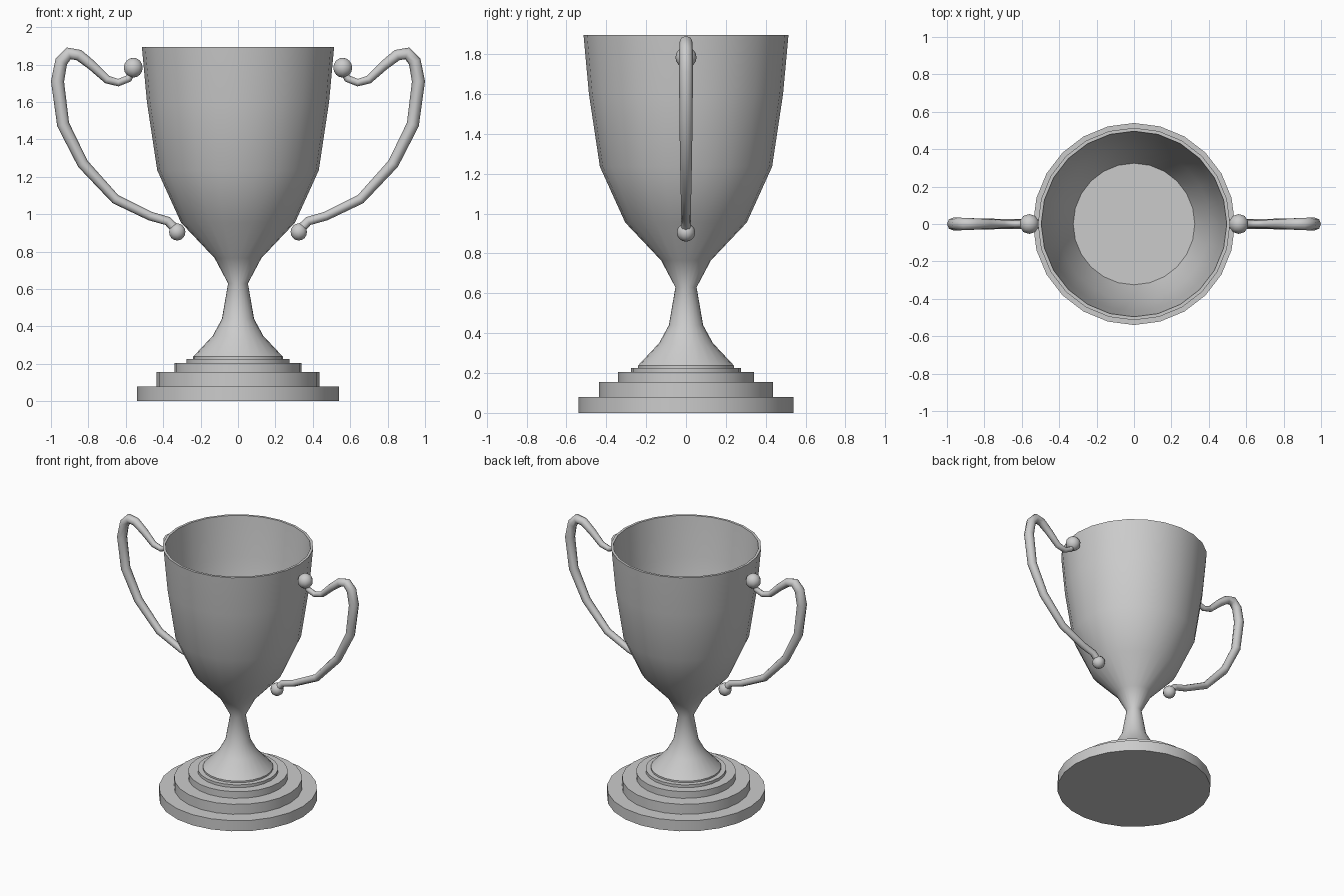
import bpy, bmesh, math

if "Cube" in bpy.data.objects:
    bpy.data.objects.remove(bpy.data.objects["Cube"])

SIDES = 24


def smooth(obj, angle):
    bpy.ops.object.select_all(action='DESELECT')
    obj.select_set(True)
    bpy.context.view_layer.objects.active = obj
    bpy.ops.object.shade_smooth_by_angle(angle=math.radians(angle))


def lathe(name, profile, angle=40):
    """Revolve (radius, z) points around z and close both ends."""
    bm = bmesh.new()
    rings = []
    for r, z in profile:
        rings.append([bm.verts.new((r * math.cos(2 * math.pi * i / SIDES),
                                    r * math.sin(2 * math.pi * i / SIDES), z))
                      for i in range(SIDES)])
    for a, b in zip(rings, rings[1:]):
        for i in range(SIDES):
            j = (i + 1) % SIDES
            bm.faces.new((a[i], a[j], b[j], b[i]))
    bm.faces.new(rings[0][::-1])
    bm.faces.new(rings[-1])
    mesh = bpy.data.meshes.new(name)
    bm.to_mesh(mesh)
    bm.free()
    obj = bpy.data.objects.new(name, mesh)
    bpy.context.collection.objects.link(obj)
    smooth(obj, angle)
    return obj


def mirror_x(obj):
    obj.modifiers.new("mirror", 'MIRROR').use_clip = False


# Stepped base
lathe("base", [(0.54, 0), (0.54, 0.08), (0.437, 0.08), (0.437, 0.155),
               (0.34, 0.155), (0.34, 0.205), (0.275, 0.205), (0.275, 0.226),
               (0.24, 0.226)])

# Stem and hollow cup in one profile, outside up and then down the inside
lathe("cup", [(0.24, 0.226), (0.24, 0.238), (0.135, 0.35), (0.086, 0.44),
              (0.053, 0.63), (0.125, 0.765), (0.305, 0.955), (0.432, 1.235),
              (0.487, 1.6), (0.514, 1.895),
              (0.496, 1.895), (0.467, 1.6), (0.41, 1.235), (0.325, 1.04)])

# Handle: tapered tube along a curved path (x, z, radius)
path = [(0.56, 1.775, 0.018), (0.585, 1.725, 0.02), (0.64, 1.703, 0.02),
        (0.70, 1.72, 0.022), (0.78, 1.795, 0.026), (0.85, 1.85, 0.030),
        (0.905, 1.86, 0.033), (0.945, 1.815, 0.034), (0.965, 1.71, 0.035),
        (0.935, 1.48, 0.033), (0.83, 1.27, 0.030), (0.655, 1.08, 0.026),
        (0.47, 0.99, 0.024), (0.375, 0.963, 0.024), (0.325, 0.91, 0.026)]
curve = bpy.data.curves.new("handle", 'CURVE')
curve.dimensions = '3D'
curve.bevel_depth = 1.0
curve.bevel_resolution = 2
curve.use_fill_caps = True
spline = curve.splines.new('POLY')
spline.points.add(len(path) - 1)
for p, (x, z, r) in zip(spline.points, path):
    p.co = (x, 0, z, 1)
    p.radius = r
handle = bpy.data.objects.new("handle", curve)
bpy.context.collection.objects.link(handle)
bpy.ops.object.select_all(action='DESELECT')
handle.select_set(True)
bpy.context.view_layer.objects.active = handle
bpy.ops.object.convert(target='MESH')
handle = bpy.context.view_layer.objects.active
smooth(handle, 60)
mirror_x(handle)

# Ball ends of the handles
for name, x, z, r in (("upper_handle_ball", 0.56, 1.783, 0.053),
                      ("lower_handle_ball", 0.325, 0.905, 0.046)):
    bpy.ops.mesh.primitive_uv_sphere_add(segments=10, ring_count=8, radius=r,
                                         location=(x, 0, z))
    ball = bpy.context.object
    ball.name = name
    bpy.ops.object.transform_apply(location=True, rotation=False, scale=False)
    smooth(ball, 60)
    mirror_x(ball)
